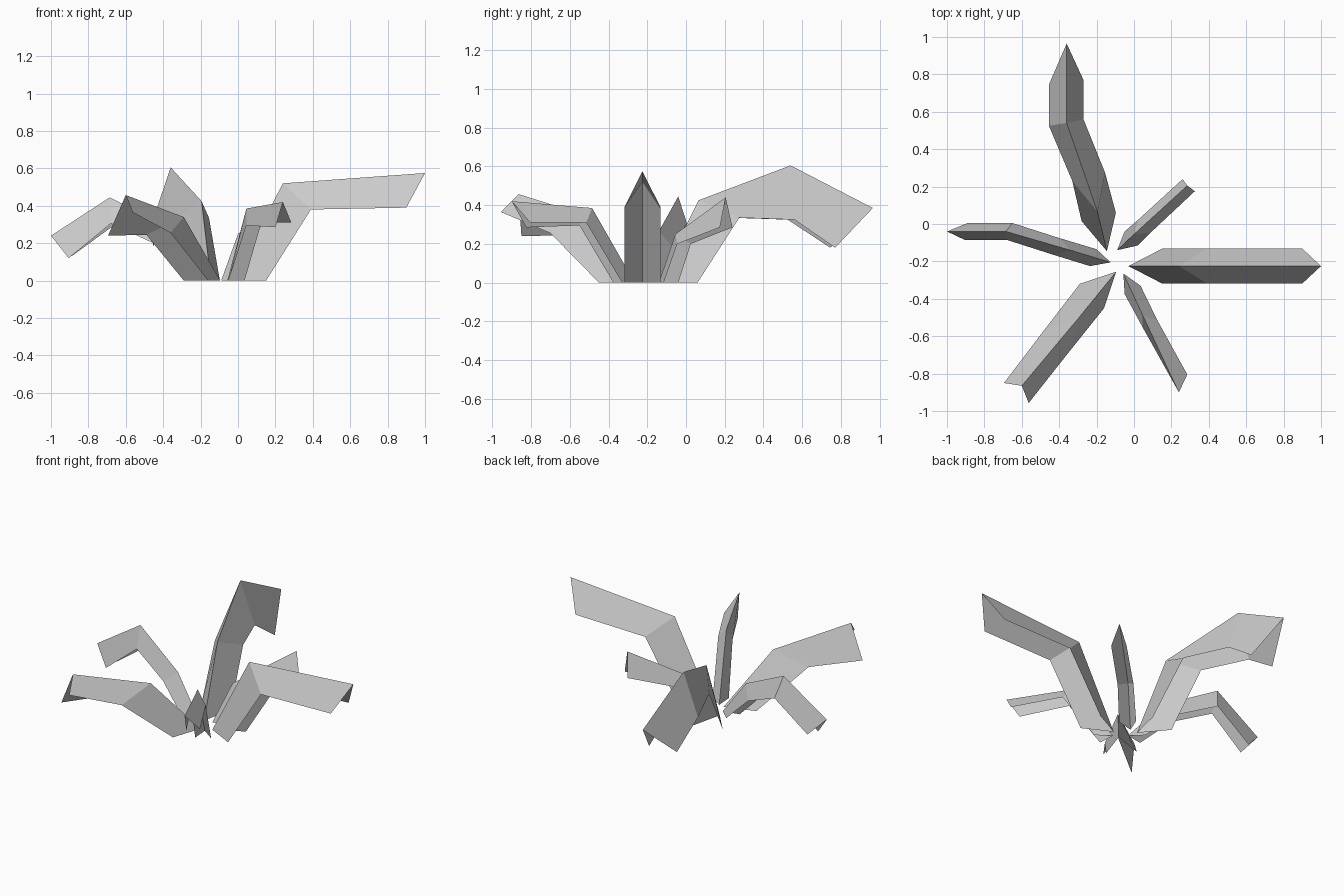
import bpy


def leaf(name, ridge, edge_a, edge_b):
    """Open folded strip: a raised ridge with one sloping side on each hand."""
    n = len(ridge)
    verts = edge_a + ridge + edge_b
    faces = []
    for row in (0, n):
        for i in range(n - 1):
            a = row + i
            faces.append((a, a + 1, a + n + 1, a + n))
    mesh = bpy.data.meshes.new(name)
    mesh.from_pydata(verts, [], faces)
    obj = bpy.data.objects.new(name, mesh)
    bpy.context.collection.objects.link(obj)


# long straight leaf to the right, mirrored about its ridge
def side(dy):
    return [(0.15, -0.225 + dy, 0), (0.39, -0.225 + dy, 0.38), (0.9, -0.225 + dy, 0.39)]


leaf("right_leaf",
     [(-0.03, -0.225, 0), (0.24, -0.225, 0.52), (1.0, -0.225, 0.575)],
     side(0.093), side(-0.093))

# tall arching leaf at the back
leaf("back_leaf",
     [(-0.145, -0.145, 0), (-0.195, 0.065, 0.425), (-0.36, 0.54, 0.605), (-0.36, 0.965, 0.385)],
     [(-0.28, 0.015, 0), (-0.33, 0.23, 0.335), (-0.455, 0.525, 0.325), (-0.455, 0.745, 0.18)],
     [(-0.097, 0.06, 0), (-0.155, 0.275, 0.335), (-0.27, 0.56, 0.325), (-0.27, 0.77, 0.18)])

# drooping leaf to the left
leaf("left_leaf",
     [(-0.125, -0.205, 0), (-0.34, -0.14, 0.265), (-0.685, -0.04, 0.445), (-1.0, -0.04, 0.24)],
     [(-0.235, -0.225, 0), (-0.43, -0.165, 0.19), (-0.68, -0.085, 0.305), (-0.905, -0.085, 0.12)],
     [(-0.2, -0.135, 0), (-0.4, -0.075, 0.19), (-0.65, 0.005, 0.305), (-0.89, 0.005, 0.13)])

# wide leaf at the front left
leaf("front_left_leaf",
     [(-0.095, -0.255, 0), (-0.29, -0.495, 0.34), (-0.6, -0.865, 0.457)],
     [(-0.29, -0.32, 0), (-0.49, -0.58, 0.245), (-0.695, -0.85, 0.24)],
     [(-0.16, -0.45, 0), (-0.36, -0.7, 0.255), (-0.563, -0.957, 0.365)])

# leaf at the front right
leaf("front_right_leaf",
     [(-0.057, -0.265, 0), (0.045, -0.485, 0.385), (0.24, -0.9, 0.42)],
     [(-0.05, -0.375, 0), (0.045, -0.55, 0.295), (0.2, -0.825, 0.285)],
     [(0.035, -0.33, 0), (0.125, -0.515, 0.31), (0.285, -0.805, 0.31)])

# short leaf at the back right
leaf("back_right_leaf",
     [(-0.09, -0.14, 0), (0.0, -0.055, 0.25), (0.285, 0.205, 0.44)],
     [(-0.05, -0.04, 0), (0.025, 0.025, 0.2), (0.26, 0.24, 0.285)],
     [(0.02, -0.115, 0), (0.09, -0.045, 0.2), (0.325, 0.175, 0.285)])
